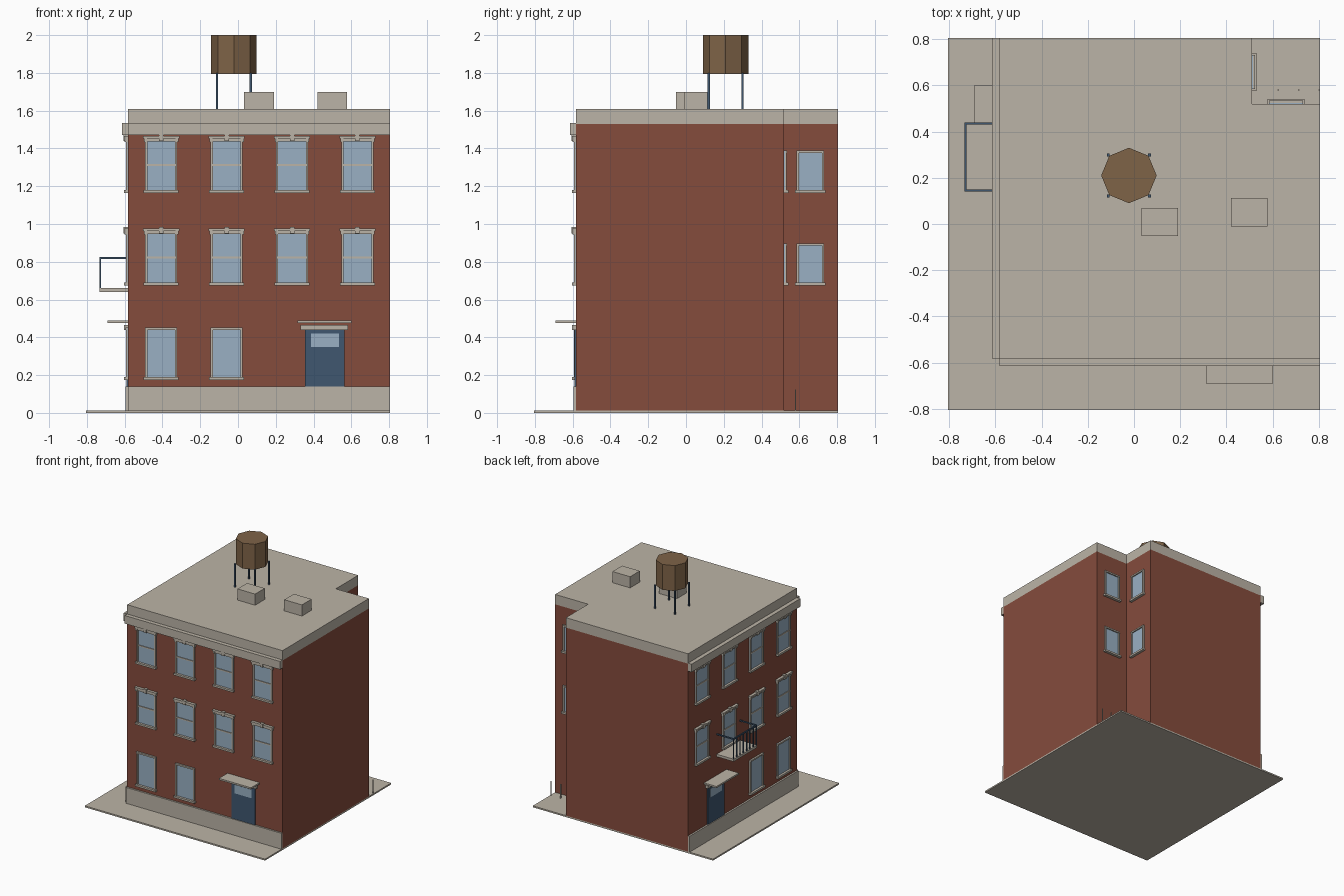
import bpy, bmesh, math
from mathutils import Matrix

if "Cube" in bpy.data.objects:
    bpy.data.objects.remove(bpy.data.objects["Cube"])


def material(name, r, g, b):
    m = bpy.data.materials.new(name)
    m.diffuse_color = (r, g, b, 1)
    m.use_nodes = True
    m.node_tree.nodes["Principled BSDF"].inputs["Base Color"].default_value = m.diffuse_color
    return m


BRICK = material("brick red", 0.235, 0.072, 0.046)
STONE = material("pale stone", 0.50, 0.455, 0.385)
GLASS = material("window blue", 0.32, 0.435, 0.55)
METAL = material("dark blue paint", 0.05, 0.095, 0.16)
WOOD = material("tank brown", 0.21, 0.125, 0.064)

LO, HI = -0.582, 0.805          # wall planes of the building
NX, NY = 0.51, 0.52             # inner walls of the rear light well
parts = {}


def mesh_for(name, mat):
    if name not in parts:
        parts[name] = (bmesh.new(), mat)
    return parts[name][0]


def box(name, mat, a, b):
    """Axis-aligned box between two opposite corners."""
    size = [abs(q - p) for p, q in zip(a, b)]
    mid = [(p + q) / 2 for p, q in zip(a, b)]
    bmesh.ops.create_cube(mesh_for(name, mat), size=1,
                          matrix=Matrix.Translation(mid) @ Matrix.Diagonal((*size, 1)))


def prism(name, mat, points, z0, z1):
    """Vertical extrusion of a flat outline."""
    bm = mesh_for(name, mat)
    face = bm.faces.new([bm.verts.new((x, y, z0)) for x, y in points])
    top = bmesh.ops.extrude_face_region(bm, geom=[face])["geom"]
    verts = [v for v in top if isinstance(v, bmesh.types.BMVert)]
    bmesh.ops.translate(bm, verts=verts, vec=(0, 0, z1 - z0))
    bmesh.ops.recalc_face_normals(bm, faces=bm.faces[:])


# Wall placers: u runs along the wall, d is the distance out from it
def front(u, d, z):
    return (u, LO - d, z)


def left(u, d, z):
    return (LO - d, u, z)


def well_back(u, d, z):
    return (u, NY + d, z)


def well_side(u, d, z):
    return (NX + d, u, z)


def plate(name, mat, wall, u0, u1, z0, z1, depth, start=0.0):
    box(name, mat, wall(u0, start, z0), wall(u1, depth, z1))


def window(side, wall, u, z0, z1, half, fancy=False):
    frame, edge = side + "_window_frames", 0.012
    plate(side + "_window_glass", GLASS, wall, u - half, u + half, z0, z1, 0.004)
    for s in (-1, 1):
        plate(frame, STONE, wall, u + s * (half - edge), u + s * half, z0, z1, 0.012)
    plate(side + "_window_sills", STONE, wall, u - half - 0.007, u + half + 0.007,
          z0 - 0.015, z0, 0.022)
    if fancy:
        # hood with end brackets, keystone and meeting rail
        hood = side + "_window_hoods"
        plate(hood, STONE, wall, u - half - 0.011, u + half + 0.011, z1 + 0.008, z1 + 0.021, 0.022)
        plate(hood, STONE, wall, u - half, u + half, z1 - 0.006, z1 + 0.008, 0.014)
        plate(hood, STONE, wall, u - 0.012, u + 0.012, z1 - 0.004, z1 + 0.029, 0.025)
        for s in (-1, 1):
            plate(hood, STONE, wall, u + s * (half - 0.01), u + s * (half + 0.006),
                  z1 - 0.01, z1 + 0.008, 0.018)
        mid = (z0 + z1) / 2
        plate(frame, STONE, wall, u - half + edge, u + half - edge, mid - 0.005, mid + 0.005, 0.009)
    else:
        plate(frame, STONE, wall, u - half, u + half, z1 - 0.012, z1, 0.014)


# Ground slab, brick body and roof band, with the light well cut from one corner
outline = [(LO, LO), (HI, LO), (HI, NY), (NX, NY), (NX, HI), (LO, HI)]
box("pavement", STONE, (-0.805, -0.805, 0), (HI, HI, 0.012))
prism("brick_body", BRICK, outline, 0.012, 1.53)
prism("roof_band", STONE, outline, 1.53, 1.61)

# The two street walls share one design
COLUMNS = [-0.407 + 0.3465 * i for i in range(4)]
for side, wall in (("front", front), ("left", left)):
    plate(side + "_plinth", STONE, wall, LO, HI, 0.012, 0.14, 0.014)
    plate(side + "_cornice", STONE, wall, LO, HI, 1.47, 1.535, 0.032)
    for u in COLUMNS:
        window(side, wall, u, 1.18, 1.444, 0.085, True)
        window(side, wall, u, 0.69, 0.954, 0.085, True)
    for u in COLUMNS[:2]:
        window(side, wall, u, 0.19, 0.452, 0.085)
    # door with light, lintel and canopy
    plate(side + "_door", METAL, wall, 0.354, 0.564, 0.14, 0.44, 0.008)
    plate(side + "_door_light", GLASS, wall, 0.386, 0.534, 0.35, 0.42, 0.011)
    plate(side + "_door_lintel", STONE, wall, 0.33, 0.582, 0.44, 0.465, 0.022)
    plate(side + "_door_canopy", STONE, wall, 0.314, 0.60, 0.477, 0.49, 0.11)

# Balcony on the left wall
B0, B1 = 0.14, 0.44
plate("balcony_floor", STONE, left, B0, B1, 0.64, 0.66, 0.152)
plate("balcony_rail", METAL, left, B0, B1, 0.815, 0.825, 0.152, 0.143)
for u in (B0, B1 - 0.009):
    plate("balcony_rail", METAL, left, u, u + 0.009, 0.815, 0.825, 0.143)
for i in range(8):
    u = B0 + i * (B1 - B0 - 0.008) / 7
    plate("balcony_bars", METAL, left, u, u + 0.008, 0.66, 0.815, 0.151, 0.144)

# Light well windows and low fence posts
for side, wall in (("well_back", well_back), ("well_side", well_side)):
    for z in (0.69, 1.18):
        window(side, wall, 0.658, z, z + 0.208, 0.073)
for x in (0.625, 0.713, 0.801):
    box("fence_posts", STONE, (x - 0.003, 0.577, 0.012), (x + 0.003, 0.583, 0.125))

# Roof boxes
box("roof_box_a", STONE, (0.032, -0.053, 1.61), (0.19, 0.07, 1.70))
box("roof_box_b", STONE, (0.42, -0.01, 1.61), (0.578, 0.113, 1.70))

# Eight-sided water tank on four legs
TX, TY = -0.022, 0.21
ring = [(TX + 0.12 * math.cos(i * math.pi / 4), TY + 0.12 * math.sin(i * math.pi / 4))
        for i in range(8)]
prism("water_tank", WOOD, ring, 1.795, 2.0)
for sx in (-1, 1):
    for sy in (-1, 1):
        x, y = TX + sx * 0.089, TY + sy * 0.089
        box("tank_legs", METAL, (x - 0.006, y - 0.006, 1.61), (x + 0.006, y + 0.006, 1.80))

for name, (bm, mat) in parts.items():
    mesh = bpy.data.meshes.new(name)
    bm.to_mesh(mesh)
    bm.free()
    mesh.materials.append(mat)
    bpy.context.collection.objects.link(bpy.data.objects.new(name, mesh))
